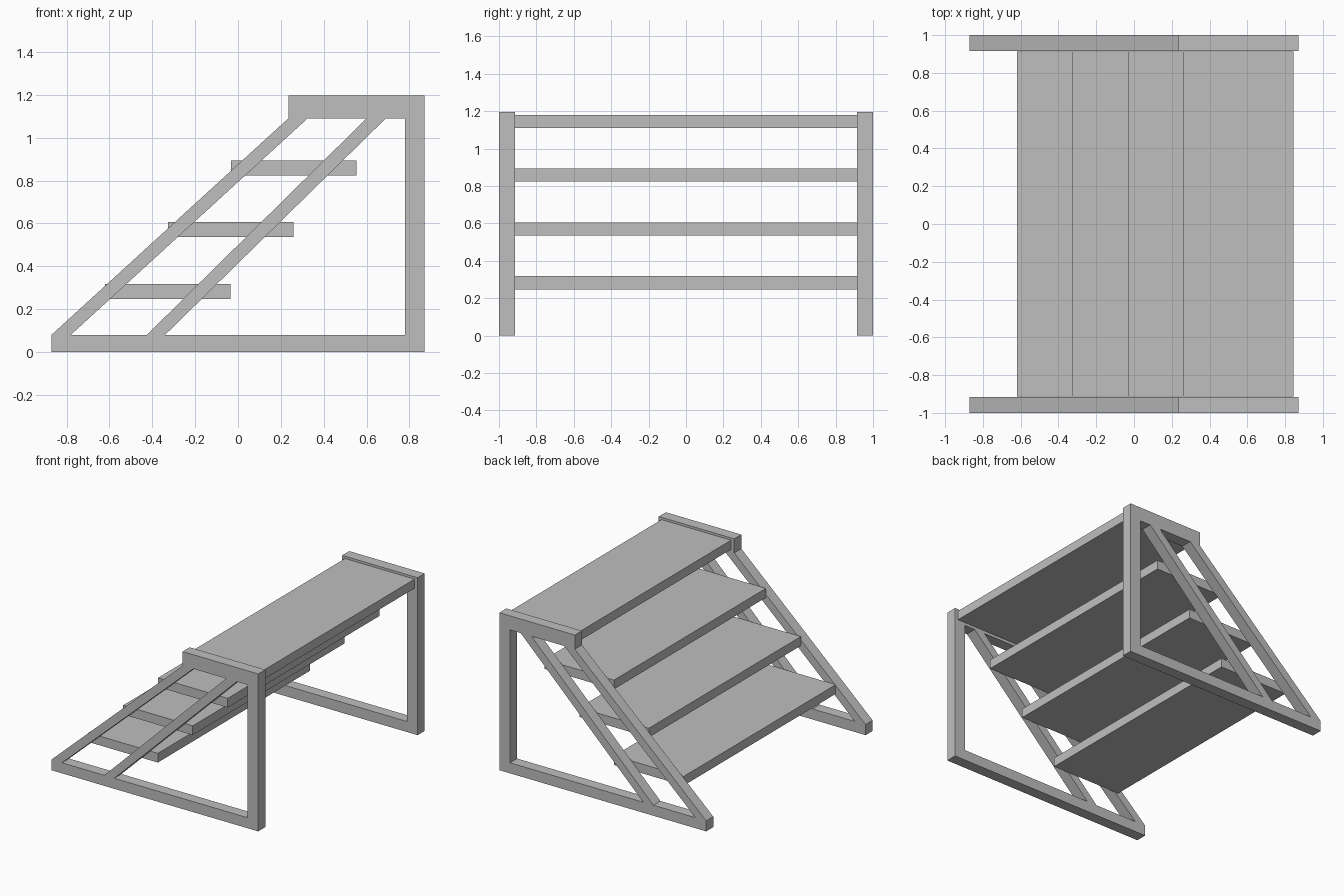
import bpy
import math

cube = bpy.data.objects.get("Cube")
if cube:
    bpy.data.objects.remove(cube, do_unlink=True)

# Single grey finish
grey = bpy.data.materials.new("grey")
grey.use_nodes = True
colour = (0.52, 0.52, 0.52, 1)
grey.diffuse_color = colour
grey.node_tree.nodes["Principled BSDF"].inputs["Base Color"].default_value = colour


def add_object(name, data):
    obj = bpy.data.objects.new(name, data)
    bpy.context.collection.objects.link(obj)
    return obj


def plate(name, loops, thickness, y):
    """Upright plate in the x-z plane: first loop is the outline, the rest are holes."""
    curve = bpy.data.curves.new(name, "CURVE")
    curve.dimensions = "2D"
    curve.fill_mode = "BOTH"
    curve.extrude = thickness / 2
    for loop in loops:
        spline = curve.splines.new("POLY")
        spline.points.add(len(loop) - 1)
        for point, (x, z) in zip(spline.points, loop):
            point.co = (x, z, 0, 1)
        spline.use_cyclic_u = True
    temp = add_object(name + "_profile", curve)
    bpy.context.view_layer.update()
    mesh = bpy.data.meshes.new_from_object(
        temp.evaluated_get(bpy.context.evaluated_depsgraph_get()))
    bpy.data.objects.remove(temp, do_unlink=True)
    mesh.materials.clear()
    mesh.materials.append(grey)
    for face in mesh.polygons:
        face.use_smooth = False
    obj = add_object(name, mesh)
    obj.rotation_euler.x = math.pi / 2
    obj.location.y = y
    return obj


# Side frames: base, post, top block and two sloping rails
outline = [(-0.87, 0), (0.87, 0), (0.87, 1.197), (0.235, 1.197), (0.235, 1.09), (-0.87, 0.08)]
rail_gap = [(-0.78, 0.08), (0.325, 1.09), (0.60, 1.09), (-0.425, 0.08)]
rear_gap = [(-0.34, 0.08), (0.69, 1.09), (0.78, 1.09), (0.78, 0.08)]
for name, side in (("front_frame", -1), ("back_frame", 1)):
    plate(name, [outline, rail_gap, rear_gap], 0.085, side * 0.9575)

# Four treads spanning between the frames
for i in range(4):
    x, z = -0.62 + 0.2935 * i, 0.248 + 0.2875 * i
    tread = [(x, z), (x + 0.585, z), (x + 0.585, z + 0.07), (x, z + 0.07)]
    plate(f"tread_{i + 1}", [tread], 1.826, 0)
